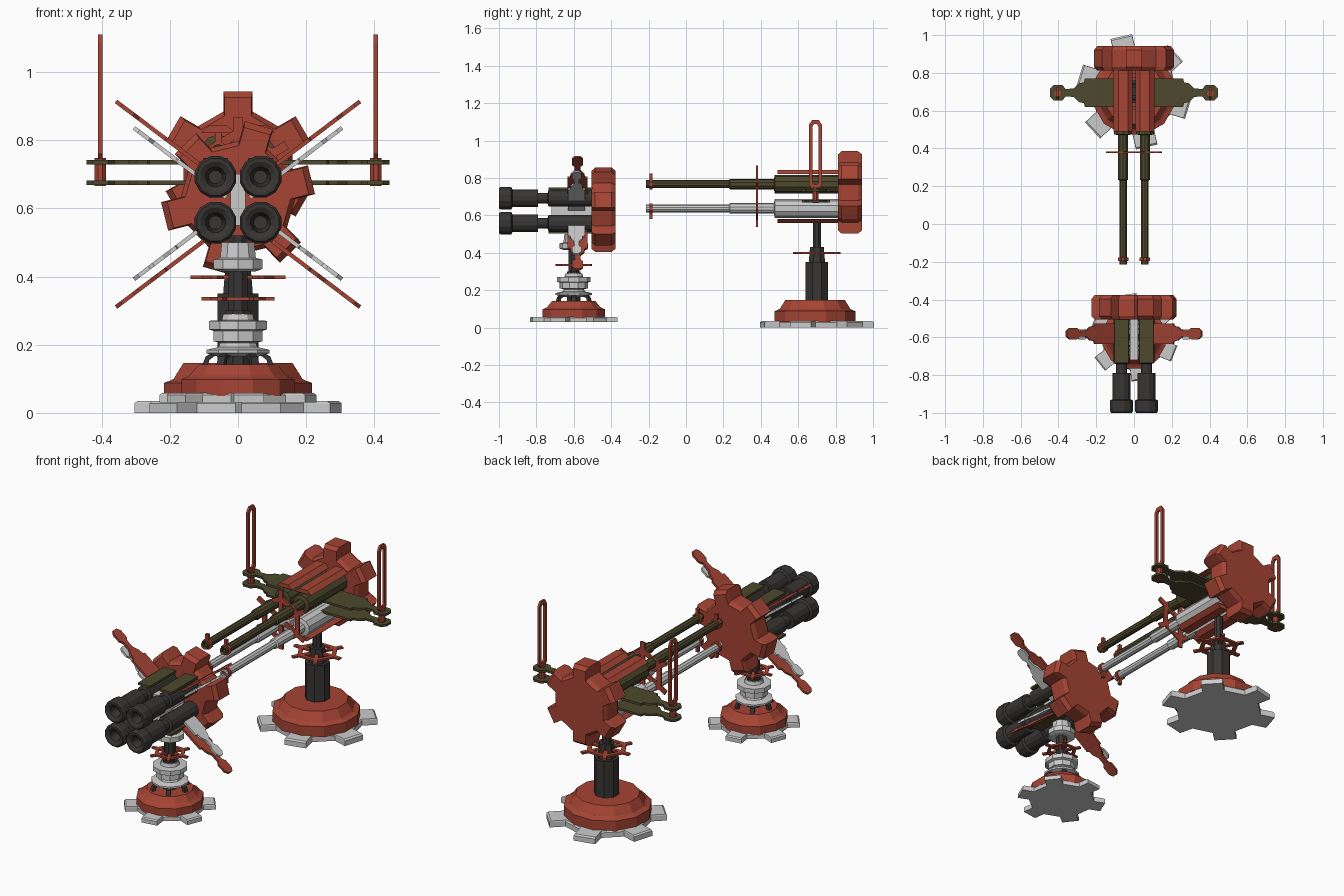
import bpy, bmesh
from math import cos, sin, pi, radians
from mathutils import Matrix, Vector

if "Cube" in bpy.data.objects:
    bpy.data.objects.remove(bpy.data.objects["Cube"])

def colour(name, rgb):
    m = bpy.data.materials.new(name)
    m.diffuse_color = (*rgb, 1)
    m.use_nodes = True
    m.node_tree.nodes["Principled BSDF"].inputs["Base Color"].default_value = m.diffuse_color
    return m

RED = colour("rust_red", (0.38, 0.058, 0.034))
OLIVE = colour("olive", (0.075, 0.066, 0.026))
DARK = colour("dark_metal", (0.04, 0.037, 0.035))
PALE = colour("pale_metal", (0.55, 0.55, 0.57))
T = Matrix.Translation
R = Matrix.Rotation
ALONG_Y = R(-pi / 2, 4, 'X')          # local z -> world y, local y -> world -z
MIRROR = {1: Matrix.Identity(4), -1: Matrix.Diagonal((-1, 1, 1, 1))}

def finish(bm, name, mat, mx):
    bm.transform(mx)
    bmesh.ops.recalc_face_normals(bm, faces=bm.faces)
    me = bpy.data.meshes.new(name)
    bm.to_mesh(me)
    bm.free()
    me.materials.append(mat)
    ob = bpy.data.objects.new(name, me)
    bpy.context.collection.objects.link(ob)
    return ob

def stack(name, rings, mat, mx, closed=False):
    """Skin equal-length vertex rings; cap the ends or close the loop."""
    bm = bmesh.new()
    vs = [[bm.verts.new(p) for p in ring] for ring in rings]
    n = len(vs[0])
    pairs = list(zip(vs, vs[1:] + vs[:1])) if closed else list(zip(vs, vs[1:]))
    for a, b in pairs:
        for i in range(n):
            j = (i + 1) % n
            bm.faces.new((a[i], a[j], b[j], b[i]))
    if not closed:
        bm.faces.new(vs[0])
        bm.faces.new(vs[-1])
    return finish(bm, name, mat, mx)

def prism(name, pts, levels, mat, mx):
    """Extrude a profile through (height, scale) levels."""
    return stack(name, [[(x * s, y * s, h) for x, y in pts] for h, s in levels], mat, mx)

def lathe(name, prof, sides, mat, mx, turn=0.5):
    ang = [2 * pi * (i + turn) / sides for i in range(sides)]
    return stack(name, [[(r * cos(a), r * sin(a), h) for a in ang] for r, h in prof], mat, mx)

def frame(name, outer, inner, t, mat, mx):
    """Flat plate with a hole."""
    rings = [[(x, y, h) for x, y in p] for p, h in
             ((outer, -t), (outer, t), (inner, t), (inner, -t))]
    return stack(name, rings, mat, mx, closed=True)

def box(name, lo, hi, mat, mx=Matrix.Identity(4)):
    pts = [(lo[0], lo[1]), (hi[0], lo[1]), (hi[0], hi[1]), (lo[0], hi[1])]
    return prism(name, pts, [(lo[2], 1), (hi[2], 1)], mat, mx)

def gear_pts(ro, turn):
    """Six-toothed outline."""
    w, ri, out = ro * 0.195, ro * 0.73, []
    for k in range(6):
        a = radians(turn + 60 * k)
        for u, v in ((ri, -w), (ro, -w), (ro, w), (ri, w)):
            out.append((u * cos(a) - v * sin(a), u * sin(a) + v * cos(a)))
    return out

def spoked_wheel(name, r, mat, mx):
    """Thin six-sided ring with outer prongs and inner spokes."""
    hexa = lambda q: [(q * cos(k * pi / 3), q * sin(k * pi / 3)) for k in range(6)]
    frame(name + "_rim", hexa(r * 0.8), hexa(r * 0.62), 0.005, mat, mx)
    for k in range(6):
        box(name + "_spoke", (r * 0.2, -r * 0.08, -0.005), (r, r * 0.08, 0.005), mat,
            mx @ R(k * pi / 3, 4, 'Z'))

WING = [(0.05, 0.075), (0.26, 0.075), (0.265, 0.055), (0.29, 0.05), (0.32, 0.022),
        (0.362, 0.02), (0.38, 0.042), (0.425, 0.042), (0.445, 0.02)]

def wing(name, length, width, mat, mx):
    s, w = length / 0.445, width / 0.075
    pts = [(u * s, v * w) for u, v in WING]
    pts += [(u, -v) for u, v in reversed(pts)]
    prism(name, pts, [(-0.006, 1), (0.006, 1)], mat, mx)

# ---------- rear turret: long barrels ----------
A = T((0, 0.7, 0))
prism("rear_foot_gear", gear_pts(0.3, 43), [(0, 1), (0.028, 1), (0.035, 0.97)], PALE, A)
lathe("rear_base", [(0.225, 0.03), (0.225, 0.088), (0.205, 0.095), (0.195, 0.1), (0.188, 0.112),
                    (0.165, 0.147), (0.12, 0.147)], 12, RED, T((0, 0.69, 0)))
lathe("rear_column", [(0.065, 0.14), (0.065, 0.35), (0.047, 0.35), (0.04, 0.43),
                      (0.024, 0.43), (0.024, 0.58)], 8, DARK, A)
spoked_wheel("rear_handwheel", 0.14, RED, A @ T((0, 0, 0.398)))
prism("rear_drum", gear_pts(0.22, -90), [(0.812, 0.92), (0.832, 1), (0.92, 1), (0.942, 0.92)],
      RED, T((0, 0, 0.723)) @ ALONG_Y)
spoked_wheel("barrel_brace", 0.165, RED, T((0, 0.38, 0.703)) @ ALONG_Y @ R(pi / 6, 4, 'Z'))

for s in (-1, 1):
    for z, mat, up in ((0.767, OLIVE, 1), (0.637, PALE, -1)):
        mx = T((s * 0.058, 0, z)) @ ALONG_Y
        lathe("long_barrel", [(0.012, -0.16), (0.012, -0.21), (0.021, -0.215), (0.021, 0.23),
                              (0.028, 0.235), (0.028, 0.47), (0.05, 0.475), (0.05, 0.82)],
              10, mat, mx)
        lathe("muzzle_ring", [(0.03, -0.195), (0.03, -0.178)], 8, RED, mx)
        z1, z2 = sorted((z + up * 0.02, z + up * 0.056))
        box("muzzle_sight", (s * 0.058 - 0.009, -0.195, z1), (s * 0.058 + 0.009, -0.178, z2), RED)
        # faceted shell over each breech
        shell = [(-0.05, -0.03), (0.05, -0.03), (0.05, -0.055), (0.025, -0.077),
                 (-0.025, -0.077), (-0.05, -0.055)]
        prism("breech_shell", [(x, y * up) for x, y in shell[2:]], [(0.49, 1), (0.815, 1)], RED, mx)
    # twin side plates with a tall sighting loop
    for z in (0.735, 0.675):
        wing("rear_side_plate", 0.445, 0.075, OLIVE, T((0, 0.695, z)) @ MIRROR[s])
    outer = [(-0.012, 0.705), (0.012, 0.705), (0.02, 0.745), (0.034, 0.76), (0.034, 1.085),
             (0.018, 1.11), (-0.018, 1.11), (-0.034, 1.085), (-0.034, 0.76), (-0.02, 0.745)]
    inner = [(-0.006, 0.765), (0.006, 0.765), (0.012, 0.77), (0.016, 0.78), (0.016, 1.075),
             (0.008, 1.088), (-0.008, 1.088), (-0.016, 1.075), (-0.016, 0.78), (-0.012, 0.77)]
    upright = Matrix(((0, 0, 1, s * 0.404), (1, 0, 0, 0.692), (0, 1, 0, 0), (0, 0, 0, 1)))
    frame("sight_loop", outer, inner, 0.006, RED, upright)
    lathe("plate_pin", [(0.018, 0.665), (0.018, 0.748)], 8, RED, T((s * 0.404, 0.692, 0)))

# ---------- front turret: four short cannons ----------
B = T((0, -0.6, 0))
prism("front_foot_gear", gear_pts(0.23, 38), [(0.03, 1), (0.052, 1), (0.058, 0.97)], PALE, B)
lathe("front_base", [(0.172, 0.05), (0.172, 0.098), (0.155, 0.105), (0.145, 0.112),
                     (0.12, 0.142), (0.09, 0.142)], 12, RED, B)
strut = [(0.105, 0.14), (0.095, 0.165), (0.068, 0.182), (0.04, 0.182),
         (0.04, 0.168), (0.07, 0.166), (0.084, 0.155), (0.088, 0.14)]
for k in range(6):
    prism("base_strut", strut, [(-0.012, 1), (0.012, 1)], DARK,
          B @ R(k * pi / 3, 4, 'Z') @ R(pi / 2, 4, 'X'))
lathe("front_column", [(0.04, 0.13), (0.04, 0.3), (0.03, 0.3), (0.03, 0.52)], 8, DARK, B)
lathe("lower_collar", [(0.06, 0.165), (0.097, 0.175), (0.097, 0.185), (0.06, 0.193), (0.055, 0.205),
                       (0.075, 0.21), (0.075, 0.24), (0.09, 0.245), (0.09, 0.27), (0.05, 0.272),
                       (0.045, 0.29)], 10, PALE, B)
lathe("upper_collar", [(0.055, 0.415), (0.075, 0.422), (0.075, 0.45), (0.055, 0.455),
                       (0.05, 0.5)], 10, PALE, B)
spoked_wheel("front_handwheel", 0.107, RED, B @ T((0, 0, 0.335)))
prism("front_drum", gear_pts(0.222, -14), [(-0.506, 0.92), (-0.486, 1), (-0.397, 1), (-0.376, 0.92)],
      RED, T((0, 0, 0.63)) @ ALONG_Y)
box("centre_spine", (-0.022, -0.72, 0.55), (0.022, -0.49, 0.7), PALE)

for s in (-1, 1):
    for z, up in ((0.692, 1), (0.558, -1)):
        mx = T((s * 0.066, 0, z)) @ ALONG_Y
        lathe("short_cannon", [(0.02, -0.94), (0.03, -0.99), (0.046, -1.0), (0.056, -1.0),
                               (0.063, -0.99), (0.063, -0.935), (0.049, -0.928), (0.049, -0.79),
                               (0.03, -0.79), (0.03, -0.74), (0.045, -0.735), (0.045, -0.5)],
              12, DARK, mx)
        z1, z2 = sorted((z + up * 0.044, z + up * 0.056))
        box("cannon_cover", (s * 0.066 - 0.037, -0.735, z1), (s * 0.066 + 0.037, -0.5, z2), OLIVE)
        # diagonal fins: red outer pair, pale inner pair
        tilt = R(-up * radians(37), 4, 'Y')
        wing("red_fin", 0.448, 0.054, RED,
             T((0, -0.58, 0.612 + up * 0.032)) @ MIRROR[s] @ tilt)
        wing("pale_fin", 0.382, 0.045, PALE,
             T((0, -0.585, 0.614 - up * 0.008)) @ MIRROR[s] @ tilt)
